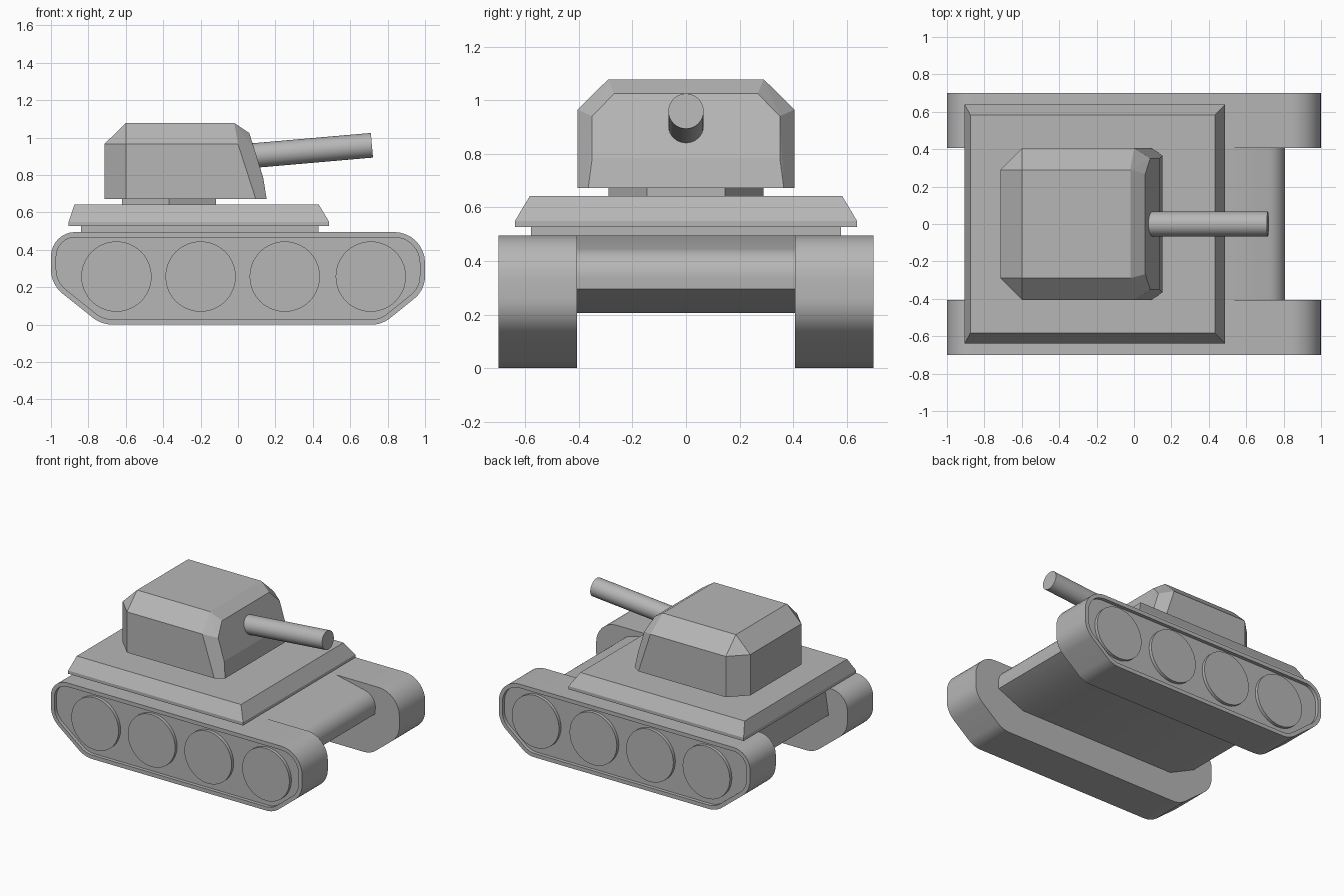
import bpy, bmesh, math
from mathutils import Vector, Matrix

if "Cube" in bpy.data.objects:
    bpy.data.objects.remove(bpy.data.objects["Cube"])

grey = bpy.data.materials.new("dark_grey")
grey.diffuse_color = (.47, .47, .47, 1)
grey.use_nodes = True
grey.node_tree.nodes["Principled BSDF"].inputs["Base Color"].default_value = grey.diffuse_color


def finish(name, bm, smooth=False, mirror=False):
    bmesh.ops.recalc_face_normals(bm, faces=bm.faces)
    mesh = bpy.data.meshes.new(name)
    bm.to_mesh(mesh)
    bm.free()
    mesh.materials.append(grey)
    obj = bpy.data.objects.new(name, mesh)
    bpy.context.collection.objects.link(obj)
    if smooth:
        bpy.ops.object.select_all(action='DESELECT')
        obj.select_set(True)
        bpy.context.view_layer.objects.active = obj
        bpy.ops.object.shade_smooth_by_angle(angle=math.radians(30))
    if mirror:
        mod = obj.modifiers.new("mirror", 'MIRROR')
        mod.use_axis = (False, True, False)
    return obj


def rounded(corners, steps=8):
    """Corners are (x, z, tangent length); a length of 0 stays sharp."""
    pts = [Vector((x, z, 0)) for x, z, _ in corners]
    out = []
    for i, p in enumerate(pts):
        t = corners[i][2]
        if t == 0:
            out.append(p)
            continue
        u = (pts[i - 1] - p).normalized()
        v = (pts[(i + 1) % len(pts)] - p).normalized()
        c = p + (u + v).normalized() * t / math.cos(u.angle(v) / 2)
        a, b = p + u * t - c, p + v * t - c
        out += [c + a.slerp(b, k / steps).normalized() * a.length for k in range(steps + 1)]
    return [(p.x, p.y) for p in out]


def extrude_profile(points, y0, y1):
    """Extrude an xz outline from y0 to y1; returns the bmesh and the y0 cap."""
    bm = bmesh.new()
    cap = bm.faces.new([bm.verts.new((x, y0, z)) for x, z in points])
    ext = bmesh.ops.extrude_face_region(bm, geom=[cap], use_keep_orig=True)
    verts = [g for g in ext['geom'] if isinstance(g, bmesh.types.BMVert)]
    bmesh.ops.translate(bm, verts=verts, vec=(0, y1 - y0, 0))
    bmesh.ops.recalc_face_normals(bm, faces=bm.faces)
    return bm, cap


def hull_of(points):
    """Convex solid around points, with flat faces merged."""
    bm = bmesh.new()
    for p in points:
        bm.verts.new(p)
    bmesh.ops.convex_hull(bm, input=bm.verts)
    bmesh.ops.dissolve_limit(bm, angle_limit=math.radians(1), verts=bm.verts, edges=bm.edges)
    return bm


def rect(x0, x1, y, z):
    return [(x, s * y, z) for x in (x0, x1) for s in (-1, 1)]


def cylinder(bm, start, end, radius, sides):
    a, b = Vector(start), Vector(end)
    rot = (b - a).to_track_quat('Z', 'Y').to_matrix().to_4x4()
    bmesh.ops.create_cone(bm, cap_ends=True, segments=sides, radius1=radius, radius2=radius,
                          depth=(b - a).length, matrix=Matrix.Translation((a + b) / 2) @ rot)


# Tracks with a recessed outer panel
track = rounded([(-1, .495, .13), (-1, .215, .08), (-.73, 0, .06),
                 (.77, 0, .055), (1, .185, .075), (1, .495, .165)])
bm, cap = extrude_profile(track, -.70, -.407)
bmesh.ops.inset_individual(bm, faces=[cap], thickness=.028, use_even_offset=True)
panel = bmesh.ops.extrude_discrete_faces(bm, faces=[cap])['faces'][0]
bmesh.ops.translate(bm, verts=panel.verts, vec=(0, .025, 0))
finish("tracks", bm, smooth=True, mirror=True)

# Road wheels
bm = bmesh.new()
for x in (-.65, -.2, .25, .71):
    cylinder(bm, (x, -.66, .257), (x, -.698, .257), .188, 40)
finish("road_wheels", bm, smooth=True, mirror=True)

# Lower hull between the tracks, with rounded nose
bm, cap = extrude_profile(rounded([
    (-.82, .495, 0), (-.85, .3, 0), (-.65, .205, 0), (.6, .205, 0),
    (.805, .295, 0), (.815, .425, .09), (.5, .495, 0)]), -.407, .407)
finish("lower_hull", bm, smooth=True)

# Deck plates
finish("deck_base", hull_of(rect(-.84, .43, .578, .49) + rect(-.84, .43, .578, .53)))
finish("deck", hull_of(rect(-.905, .487, .638, .527) + rect(-.905, .487, .638, .55)
                       + rect(-.875, .432, .583, .642)))

# Six-sided turret ring
finish("turret_ring", hull_of([(-.37 + .29 * math.sin(k * math.pi / 3),
                                .29 * math.cos(k * math.pi / 3), z)
                               for k in range(6) for z in (.635, .68)]))

# Faceted turret
half = [(-.715, .29, .672), (-.715, .29, .965), (-.6, .405, .672), (-.6, .405, .965),
        (-.6, .29, 1.078), (-.02, .29, 1.078), (.0, .405, .965), (.095, .405, .672),
        (.06, .268, 1.025), (.087, .35, .94), (.135, .35, .785), (.153, .365, .672)]
finish("turret", hull_of([(x, s * y, z) for x, y, z in half for s in (-1, 1)]))

# Gun barrel
bm = bmesh.new()
cylinder(bm, (.05, 0, .901), (.716, 0, .959), .066, 32)
finish("gun_barrel", bm, smooth=True)
